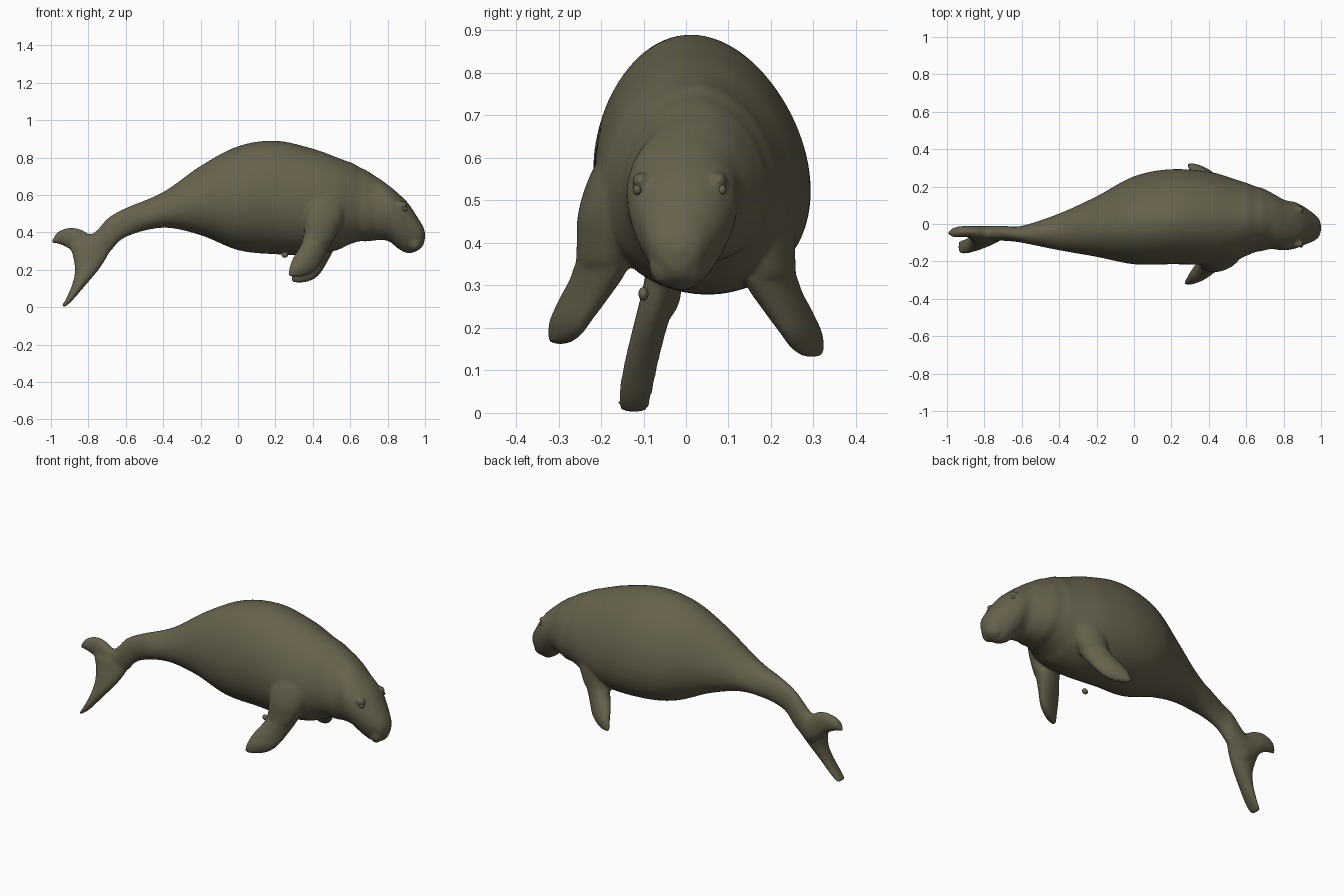
import bpy
import bmesh
import math
from mathutils import Vector

cube = bpy.data.objects.get("Cube")
if cube:
    bpy.data.objects.remove(cube, do_unlink=True)

# Single hide colour
hide = bpy.data.materials.new("olive_hide")
hide.use_nodes = True
colour = (0.135, 0.122, 0.073, 1)
hide.diffuse_color = colour
shader = hide.node_tree.nodes["Principled BSDF"]
shader.inputs["Base Color"].default_value = colour
shader.inputs["Roughness"].default_value = 0.8


def finish(name, bm):
    bmesh.ops.recalc_face_normals(bm, faces=bm.faces)
    for face in bm.faces:
        face.smooth = True
    mesh = bpy.data.meshes.new(name)
    bm.to_mesh(mesh)
    bm.free()
    mesh.materials.append(hide)
    obj = bpy.data.objects.new(name, mesh)
    bpy.context.collection.objects.link(obj)
    return obj


def spline(rows, steps):
    """Smoothly interpolate every column of the section rows."""
    out = []
    last = len(rows) - 1
    for i in range(last):
        a, b, c, d = (rows[min(max(k, 0), last)] for k in (i - 1, i, i + 1, i + 2))
        for s in range(steps):
            t = s / steps
            out.append([
                q + t / 2 * (r - p + t * (2 * p - 5 * q + 4 * r - u + t * (3 * (q - r) + u - p)))
                for p, q, r, u in zip(a, b, c, d)])
    out.append(list(rows[last]))
    return out


def loft(name, rows, place, sides=40, steps=5):
    """Skin rounded sections; place(row, cos, sin) returns a point."""
    bm = bmesh.new()
    rings = []
    for row in spline(rows, steps):
        ring = []
        for k in range(sides):
            angle = math.tau * k / sides
            ring.append(bm.verts.new(place(row, math.cos(angle), math.sin(angle))))
        rings.append(ring)
    for lower, upper in zip(rings, rings[1:]):
        for k in range(sides):
            n = (k + 1) % sides
            bm.faces.new((lower[k], lower[n], upper[n], upper[k]))
    bm.faces.new(rings[0])
    bm.faces.new(rings[-1])
    bmesh.ops.remove_doubles(bm, verts=bm.verts, dist=0.0002)
    return finish(name, bm)


# Body with upper fluke, tail stock, trunk and head: x, y range, z range
body_rows = [
    (-1.0, -.05, -.05, .34, .345),
    (-.965, -.07, -.02, .34, .40),
    (-.9, -.07, -.01, .31, .425),
    (-.84, -.08, -.01, .25, .415),
    (-.79, -.09, -.01, .22, .39),
    (-.75, -.09, -.01, .24, .415),
    (-.69, -.09, -.01, .29, .48),
    (-.6, -.10, -.01, .375, .53),
    (-.4, -.14, .055, .425, .615),
    (-.2, -.175, .145, .385, .755),
    (0, -.215, .25, .305, .86),
    (.2, -.215, .287, .283, .89),
    (.4, -.215, .275, .28, .847),
    (.53, -.20, .24, .305, .80),
    (.62, -.16, .21, .345, .765),
    (.72, -.135, .175, .355, .71),
    (.8, -.14, .13, .355, .655),
    (.86, -.13, .115, .31, .605),
    (.91, -.11, .09, .288, .555),
    (.96, -.09, .055, .302, .48),
    (.99, -.065, .025, .33, .43),
    (1.003, -.02, -.02, .385, .385),
]


def body_point(row, c, s):
    x, right, left, low, high = row
    # Trunk is fuller below, head is fuller above
    egg = -.13 if x < .7 else min(.2, -.13 + 2 * (x - .7))
    if x < -.5:
        egg = 0
    # Back leans slightly towards the right side
    lean = -.025 * s * max(0, 1 - abs(x - .15) / .6)
    # Soft skin folds around the neck
    fold = 1 + .012 * math.sin(x * 75) * max(0, 1 - abs(x - .67) / .14)
    half_y = (left - right) / 2 * (1 + egg * s) * fold
    return Vector((x, (right + left) / 2 + half_y * c + lean,
                   (low + high) / 2 + (high - low) / 2 * s * fold))


parts = [loft("body", body_rows, body_point, sides=64)]

# Lower fluke: z, x range, y range
fluke_rows = [
    (0, -.935, -.935, -.125, -.125),
    (.006, -.942, -.92, -.155, -.09),
    (.04, -.922, -.882, -.16, -.08),
    (.12, -.887, -.813, -.145, -.065),
    (.2, -.872, -.745, -.125, -.045),
    (.28, -.885, -.695, -.105, -.02),
    (.34, -.90, -.68, -.09, -.015),
    (.385, -.84, -.70, -.06, -.04),
]


def fluke_point(row, c, s):
    z, back, front, right, left = row
    return Vector(((back + front) / 2 + (front - back) / 2 * c,
                   (right + left) / 2 + (left - right) / 2 * s, z))


parts.append(loft("lower_fluke", fluke_rows, fluke_point))

# Flippers with shoulders: z, centre x, centre y, half breadth, half thickness
flipper_rows = [
    (.16, .315, .295, 0, 0),
    (.166, .315, .295, .045, .015),
    (.185, .335, .285, .072, .024),
    (.22, .355, .27, .086, .034),
    (.27, .38, .24, .09, .044),
    (.33, .415, .205, .085, .055),
    (.39, .44, .195, .09, .06),
    (.47, .46, .19, .105, .06),
    (.56, .475, .165, .11, .055),
    (.64, .48, .125, .09, .045),
    (.7, .48, .09, 0, 0),
]

for side, label in ((1, "left"), (-1, "right")):
    def flipper_point(row, c, s):
        z, x, y, broad, thin = row
        u, v = broad * c, thin * s
        # The blade turns outward towards its tip
        turn = math.radians(28) if z < .35 else math.radians(15)
        drop = .03 if side > 0 else 0
        return Vector((x + u * math.cos(turn) + v * math.sin(turn) + drop / 2,
                       side * (y - u * math.sin(turn) + v * math.cos(turn)), z - drop))

    parts.append(loft(label + "_flipper", flipper_rows, flipper_point))


def blob(name, centre, radii):
    bm = bmesh.new()
    bmesh.ops.create_uvsphere(bm, u_segments=20, v_segments=12, radius=1)
    bmesh.ops.scale(bm, vec=radii, verts=bm.verts)
    bmesh.ops.translate(bm, vec=centre, verts=bm.verts)
    return finish(name, bm)


# Brow ridges and muzzle lobes
for side, label in ((1, "left"), (-1, "right")):
    parts.append(blob(label + "_brow", (.875, -.015 + side * .092, .545), (.032, .02, .022)))
    parts.append(blob(label + "_muzzle_lobe", (.945, -.022 + side * .03, .35), (.038, .036, .05)))

# Fuse the parts into one soft skin
bpy.ops.object.select_all(action="DESELECT")
for part in parts:
    part.select_set(True)
bpy.context.view_layer.objects.active = parts[0]
bpy.ops.object.join()
skin = parts[0]
remesh = skin.modifiers.new("fuse", "REMESH")
remesh.mode = "VOXEL"
remesh.voxel_size = .008
remesh.use_smooth_shade = True
soften = skin.modifiers.new("soften", "SMOOTH")
soften.factor = .5
soften.iterations = 6

# Eyes and a small belly lump
for side, label in ((1, "left"), (-1, "right")):
    blob(label + "_eye", (.893, -.015 + side * .1, .525), (.012, .01, .012))
blob("belly_lump", (.25, -.1, .28), (.018, .012, .016))
